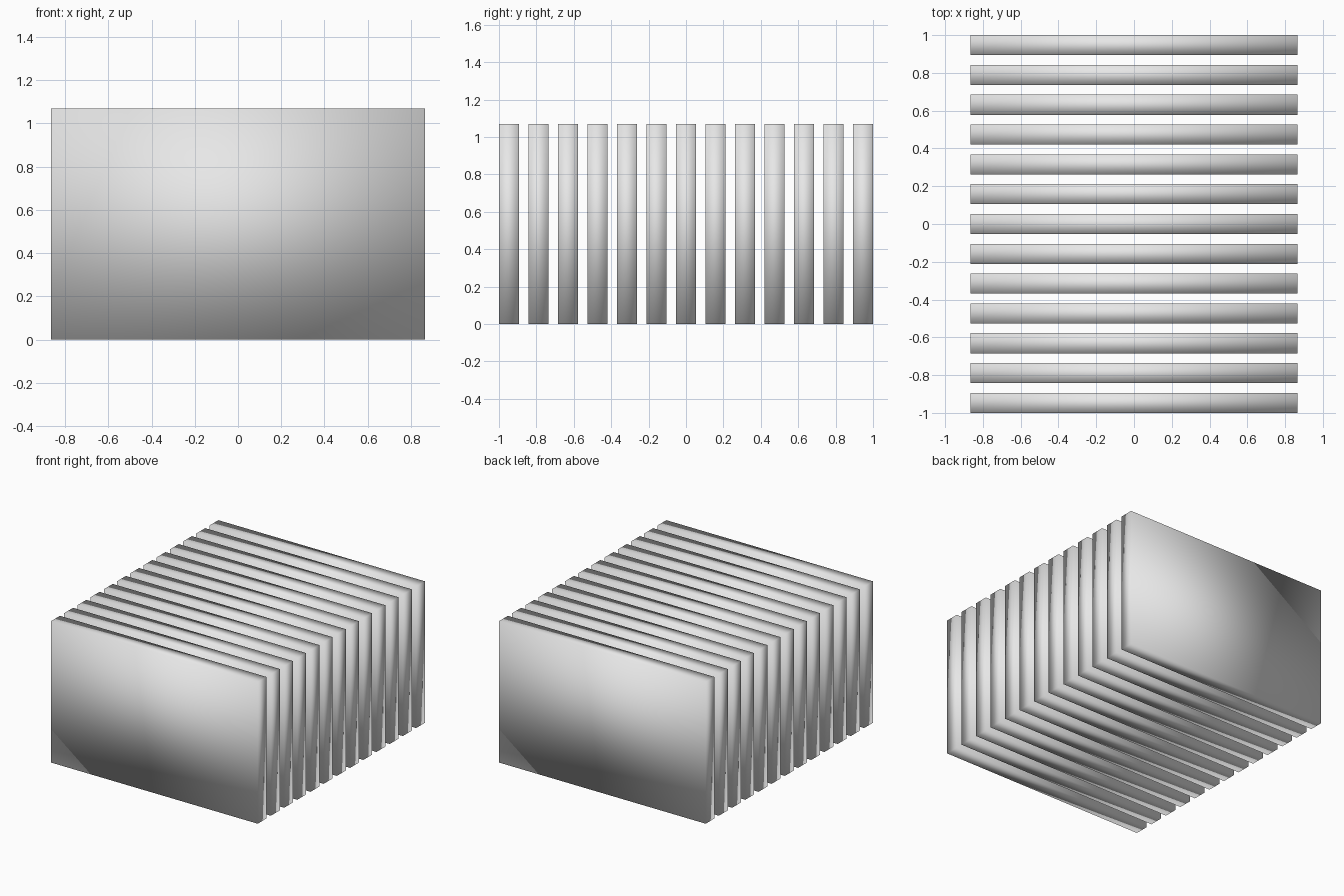
import bpy

WIDTH, HEIGHT, THICKNESS = 1.73, 1.07, 0.106
COUNT = 13
PITCH = (2 - THICKNESS) / (COUNT - 1)

if "Cube" in bpy.data.objects:
    bpy.data.objects.remove(bpy.data.objects["Cube"], do_unlink=True)

grey = bpy.data.materials.new("light grey")
grey.use_nodes = True
colour = (0.8, 0.8, 0.8, 1)
grey.diffuse_color = colour
grey.node_tree.nodes["Principled BSDF"].inputs["Base Color"].default_value = colour


def add_slab(name, y):
    """Upright slab with soft shading running over its edges."""
    bpy.ops.mesh.primitive_cube_add(size=1, location=(0, y, HEIGHT / 2))
    slab = bpy.context.object
    slab.name = name
    slab.scale = (WIDTH, THICKNESS, HEIGHT)
    bpy.ops.object.transform_apply(location=False, rotation=False, scale=True)
    bpy.ops.object.shade_smooth()
    slab.data.materials.append(grey)


# Evenly spaced row of slabs from front to back
for i in range(COUNT):
    add_slab(f"slab_{i + 1}", (i - (COUNT - 1) / 2) * PITCH)
